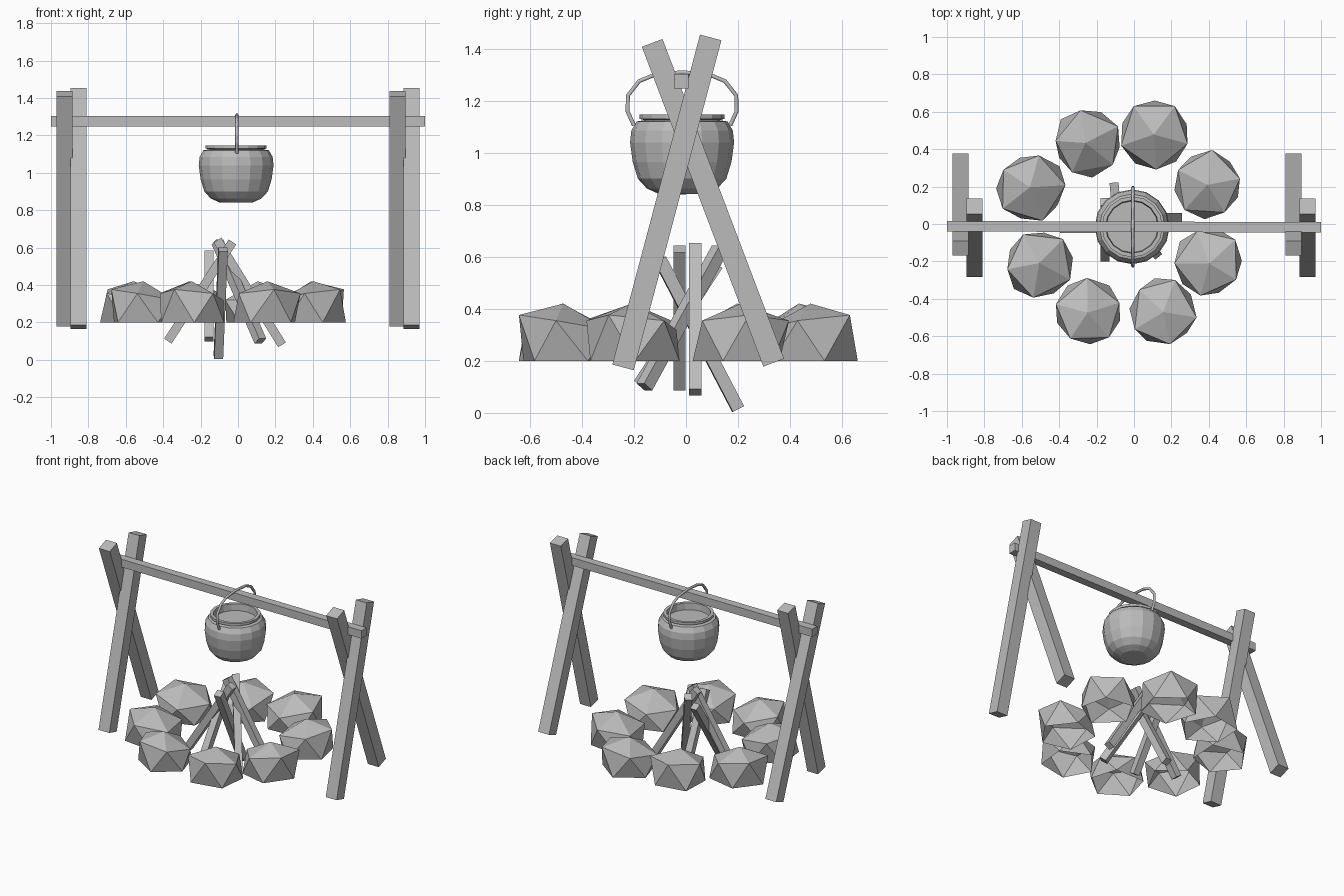
import bpy, bmesh, math, random
from mathutils import Vector, Matrix

random.seed(4)
if "Cube" in bpy.data.objects:
    bpy.data.objects.remove(bpy.data.objects["Cube"], do_unlink=True)

# One plain grey for everything
grey = bpy.data.materials.new("plain_grey")
grey.use_nodes = True
colour = (0.5, 0.5, 0.5, 1)
grey.diffuse_color = colour
grey.node_tree.nodes["Principled BSDF"].inputs["Base Color"].default_value = colour


def finish(name, bm):
    mesh = bpy.data.meshes.new(name)
    bm.to_mesh(mesh)
    bm.free()
    mesh.materials.append(grey)
    obj = bpy.data.objects.new(name, mesh)
    bpy.context.collection.objects.link(obj)
    return obj


def beam(name, start, end, width):
    """Square timber running between two points."""
    a, b = Vector(start), Vector(end)
    turn = (b - a).to_track_quat('Z', 'Y').to_matrix().to_4x4()
    size = Matrix.Diagonal((width, width, (b - a).length, 1))
    bm = bmesh.new()
    bmesh.ops.create_cube(bm, size=1, matrix=Matrix.Translation((a + b) / 2) @ turn @ size)
    return finish(name, bm)


# Crossed posts at each end, and the bar resting in them
for side, x in (("right", -0.89), ("left", 0.89)):
    beam(side + "_post_leaning_back", (x + 0.038, -0.242, 0.175),
         (x + 0.038, 0.095, 1.443), 0.085)
    beam(side + "_post_leaning_front", (x - 0.038, 0.337, 0.193),
         (x - 0.038, -0.13, 1.422), 0.085)
beam("crossbar", (-1, -0.012, 1.275), (1, -0.018, 1.275), 0.056)

# Firewood stacked as a cone
sticks = [((-0.375, -0.025, 0.10), (-0.03, -0.025, 0.63)),
          ((-0.155, -0.18, 0.11), (-0.155, 0.12, 0.57)),
          ((-0.105, 0.20, 0.015), (-0.08, -0.10, 0.59)),
          ((0.12, -0.16, 0.10), (-0.11, 0.13, 0.63)),
          ((0.235, 0.035, 0.08), (-0.11, 0.035, 0.64))]
for i, (foot, tip) in enumerate(sticks):
    beam(f"firewood_{i + 1}", foot, tip, 0.048)

# Ring of faceted stones, hollow underneath
centres = [(0.11, 0.48), (0.39, 0.21), (0.40, -0.20), (0.15, -0.47),
           (-0.24, -0.475), (-0.51, -0.215), (-0.55, 0.195), (-0.25, 0.43)]
for i, (cx, cy) in enumerate(centres):
    bm = bmesh.new()
    bmesh.ops.create_icosphere(bm, subdivisions=1, radius=1)
    bm.verts.ensure_lookup_table()
    bmesh.ops.delete(bm, geom=[min(bm.verts, key=lambda v: v.co.z)], context='VERTS')
    for v in bm.verts:
        if v.co.z > 0.9:
            v.co.z = 0.22
        elif v.co.z > 0:
            v.co.z = 0.145 + 0.035 * v.co.x
        else:
            v.co.z = 0
        v.co.x = v.co.x * 0.2 + random.uniform(-0.01, 0.01)
        v.co.y = v.co.y * 0.2 + random.uniform(-0.01, 0.01)
    spin = Matrix.Rotation(math.radians(56 - 45 * i), 4, 'Z')
    bm.transform(Matrix.Translation((cx, cy, 0.2)) @ spin)
    finish(f"stone_{i + 1}", bm)

# Cooking pot: lathed body, lip and contents
profile = [(0, 0.84), (0.09, 0.842), (0.135, 0.862), (0.17, 0.90), (0.19, 0.965),
           (0.2, 1.04), (0.195, 1.085), (0.175, 1.12), (0.145, 1.125), (0.163, 1.13),
           (0.163, 1.147), (0.142, 1.147), (0.138, 1.10), (0, 1.10)]
bm = bmesh.new()
verts = [bm.verts.new((r, 0, z)) for r, z in profile]
edges = [bm.edges.new(pair) for pair in zip(verts, verts[1:])]
bmesh.ops.spin(bm, geom=verts + edges, cent=(0, 0, 0), axis=(0, 0, 1),
               angle=math.tau, steps=16)
bmesh.ops.remove_doubles(bm, verts=bm.verts, dist=0.0005)
bmesh.ops.recalc_face_normals(bm, faces=bm.faces)
bm.transform(Matrix.Translation((-0.01, -0.015, 0)))
finish("cooking_pot", bm)

# Bail handle looping over the crossbar
half = [(0.185, 1.105), (0.21, 1.16), (0.208, 1.22), (0.165, 1.275), (0.105, 1.3)]
path = half + [(0, 1.309)] + [(-y, z) for y, z in reversed(half)]
curve = bpy.data.curves.new("pot_handle", 'CURVE')
curve.dimensions = '3D'
curve.bevel_depth = 0.009
curve.bevel_resolution = 1
curve.use_fill_caps = True
line = curve.splines.new('POLY')
line.points.add(len(path) - 1)
for point, (y, z) in zip(line.points, path):
    point.co = (-0.006, y - 0.015, z, 1)
curve.materials.append(grey)
bpy.context.collection.objects.link(bpy.data.objects.new("pot_handle", curve))
